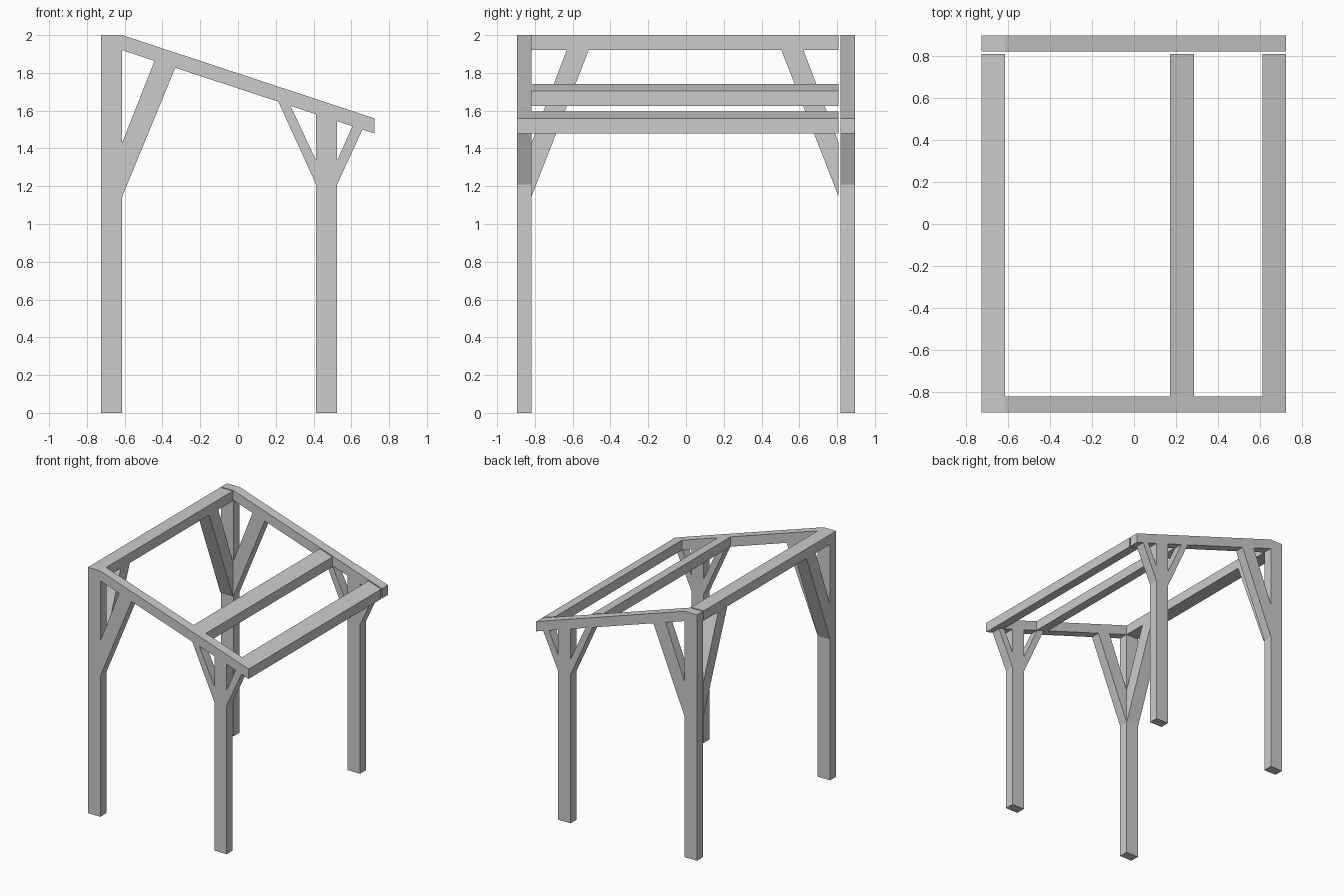
import bpy

if "Cube" in bpy.data.objects:
    bpy.data.objects.remove(bpy.data.objects["Cube"])

SLOPE = 0.33            # roof fall per unit x
XL, XI = -0.725, -0.613  # outer and inner faces of the tall posts
XR = 0.723              # low end of the roof
FRONT = (-0.895, -0.818)
BACK = (0.818, 0.895)
BEAM_Y = (-0.818, 0.808)


def top(x):
    return 2.0 - SLOPE * (x - XI)


def under(x):
    return top(x) - 0.08


def prism(name, profile, a, b, axis='Y'):
    """Extrude a 2D profile (u, z) from a to b along the axis."""
    def point(u, z, t):
        return (u, t, z) if axis == 'Y' else (t, u, z)
    n = len(profile)
    verts = [point(u, z, t) for t in (a, b) for u, z in profile]
    faces = [list(range(n)), list(range(2 * n - 1, n - 1, -1))]
    faces += [[i, i + n, (i + 1) % n + n, (i + 1) % n] for i in range(n)]
    # keep normals outward whatever the winding of the profile
    area = sum(profile[i][0] * profile[(i + 1) % n][1]
               - profile[(i + 1) % n][0] * profile[i][1] for i in range(n))
    if (area < 0) == (axis == 'Y'):
        faces = [f[::-1] for f in faces]
    mesh = bpy.data.meshes.new(name)
    mesh.from_pydata(verts, [], faces)
    obj = bpy.data.objects.new(name, mesh)
    bpy.context.collection.objects.link(obj)
    return obj


# Side frames: posts, rafter and the braces in the plane of the rafter
for side, (a, b) in (("front", FRONT), ("back", BACK)):
    prism(side + "_tall_post", [(XL, 0), (XI, 0), (XI, 2), (XL, 2)], a, b)
    prism(side + "_short_post", [(0.413, 0), (0.525, 0),
                                 (0.525, under(0.525)), (0.413, under(0.413))], a, b)
    prism(side + "_rafter", [(XI, under(XI)), (XR, under(XR)),
                             (XR, top(XR)), (XI, top(XI))], a, b)
    braces = {"tall_post_brace": (XI, -0.332, -0.442, 1.145, 1.43),
              "inner_brace": (0.413, 0.214, 0.278, 1.21, 1.337),
              "outer_brace": (0.525, 0.659, 0.606, 1.21, 1.337)}
    for name, (x, x_low, x_high, z_low, z_high) in braces.items():
        prism(f"{side}_{name}", [(x, z_low), (x_low, under(x_low)),
                                 (x_high, under(x_high)), (x, z_high)], a, b)

# Braces from the tall posts to the high beam
for side, y, s in (("front", BEAM_Y[0], 1), ("back", BEAM_Y[1], -1)):
    prism(side + "_beam_brace", [(y, 1.145), (y + s * 0.303, 1.92),
                                 (y + s * 0.186, 1.92), (y, 1.43)], XL, XI, 'X')

# Cross beams
prism("high_beam", [(XL, 1.92), (XI, 1.92), (XI, 2), (XL, 2)], *BEAM_Y)
for name, x0, x1 in (("middle_beam", 0.172, 0.285), ("low_beam", 0.61, XR)):
    prism(name, [(x0, under(x0)), (x1, under(x1)), (x1, top(x1)), (x0, top(x0))], *BEAM_Y)
